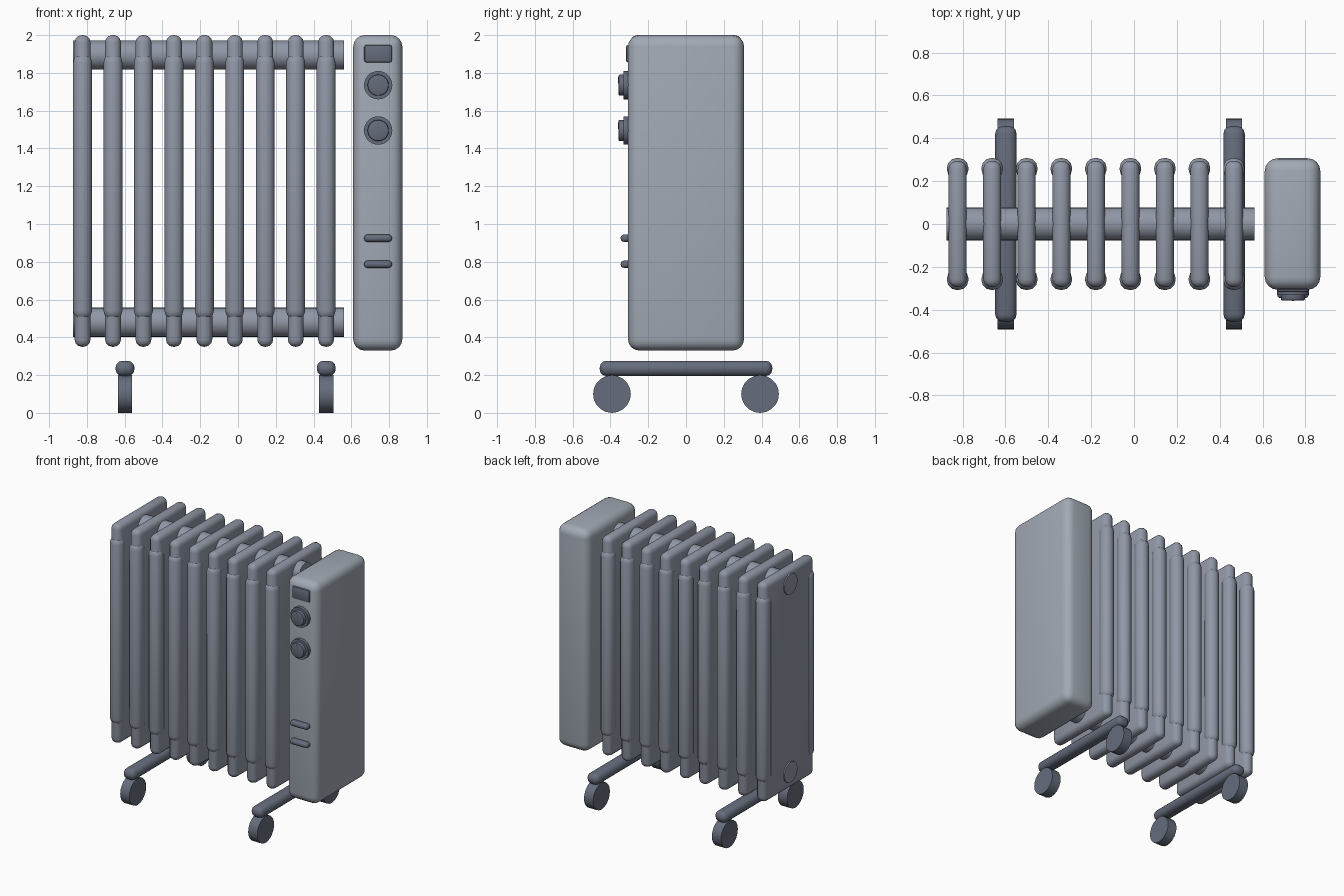
import bpy, math

if "Cube" in bpy.data.objects:
    bpy.data.objects.remove(bpy.data.objects["Cube"])


def finish(ob, name, bevel=0.0, segments=3):
    ob.name = name
    bpy.ops.object.transform_apply(location=False, rotation=True, scale=True)
    if bevel:
        m = ob.modifiers.new("bevel", 'BEVEL')
        m.width = bevel
        m.segments = segments
        m.limit_method = 'ANGLE'
        bpy.ops.object.modifier_apply(modifier=m.name)
    bpy.ops.object.shade_smooth_by_angle(angle=math.radians(35))
    return ob


def box(name, x, y, z, bevel=0.0, segments=3):
    """Rounded box from (min, max) ranges."""
    bpy.ops.mesh.primitive_cube_add(size=1, location=[(a + b) / 2 for a, b in (x, y, z)])
    ob = bpy.context.object
    ob.scale = [b - a for a, b in (x, y, z)]
    return finish(ob, name, bevel, segments)


def cylinder(name, centre, radius, depth, axis, sides=24, bevel=0.0):
    rot = {'X': (0, math.pi / 2, 0), 'Y': (math.pi / 2, 0, 0)}[axis]
    bpy.ops.mesh.primitive_cylinder_add(vertices=sides, radius=radius, depth=depth,
                                        location=centre, rotation=rot)
    return finish(bpy.context.object, name, bevel, 2)


# Heating fins, each with a thicker column along its front and back edge
for i in range(9):
    x = -0.823 + i * 0.1612
    box(f"fin_{i}", (x - 0.042, x + 0.042), (-0.295, 0.295), (0.35, 2.0), 0.038)
    for s, side in ((-1, "front"), (1, "back")):
        y = s * 0.258
        box(f"fin_{side}_column_{i}", (x - 0.05, x + 0.05), (y - 0.05, y + 0.05),
            (0.495, 1.9), 0.045)

# Oil tubes joining the fins
for name, z in (("upper", 1.895), ("lower", 0.48)):
    cylinder(f"{name}_tube", (-0.156, 0, z), 0.077, 1.436, 'X')

# Control housing
box("control_housing", (0.61, 0.87), (-0.307, 0.307), (0.33, 2.0), 0.06, 4)
box("display", (0.668, 0.815), (-0.318, -0.28), (1.855, 1.948), 0.012, 2)
for i, z in enumerate((1.735, 1.495)):
    cylinder(f"dial_ring_{i}", (0.742, -0.309, z), 0.075, 0.045, 'Y', 28)
    cylinder(f"dial_{i}", (0.742, -0.33, z), 0.056, 0.054, 'Y', 28, 0.006)
    box(f"dial_pointer_{i}", (0.738, 0.746), (-0.36, -0.35), (z + 0.008, z + 0.042))
for i, z in enumerate((0.925, 0.787)):
    box(f"vent_bar_{i}", (0.668, 0.815), (-0.346, -0.29), (z - 0.019, z + 0.019), 0.016)

# Feet with castor wheels
for i, x in enumerate((-0.598, 0.467)):
    box(f"foot_bar_{i}", (x - 0.05, x + 0.05), (-0.457, 0.457), (0.195, 0.276), 0.036)
    for s, side in ((-1, "front"), (1, "back")):
        cylinder(f"{side}_wheel_{i}", (x, s * 0.392, 0.1), 0.1, 0.076, 'X', 20)

# Dark slate for feet and controls, pale grey housing, mid grey fins
colours = {
    "dark": ((0.13, 0.15, 0.2, 1), ("foot", "front_wheel", "back_wheel", "dial", "display", "vent")),
    "pale": ((0.36, 0.4, 0.46, 1), ("control",)),
    "mid": ((0.28, 0.31, 0.38, 1), ("fin", "upper", "lower")),
}
for key, (rgba, prefixes) in colours.items():
    mat = bpy.data.materials.new(key)
    mat.diffuse_color = rgba
    mat.use_nodes = True
    mat.node_tree.nodes["Principled BSDF"].inputs["Base Color"].default_value = mat.diffuse_color
    for ob in bpy.data.objects:
        if ob.name.startswith(prefixes):
            ob.data.materials.append(mat)
